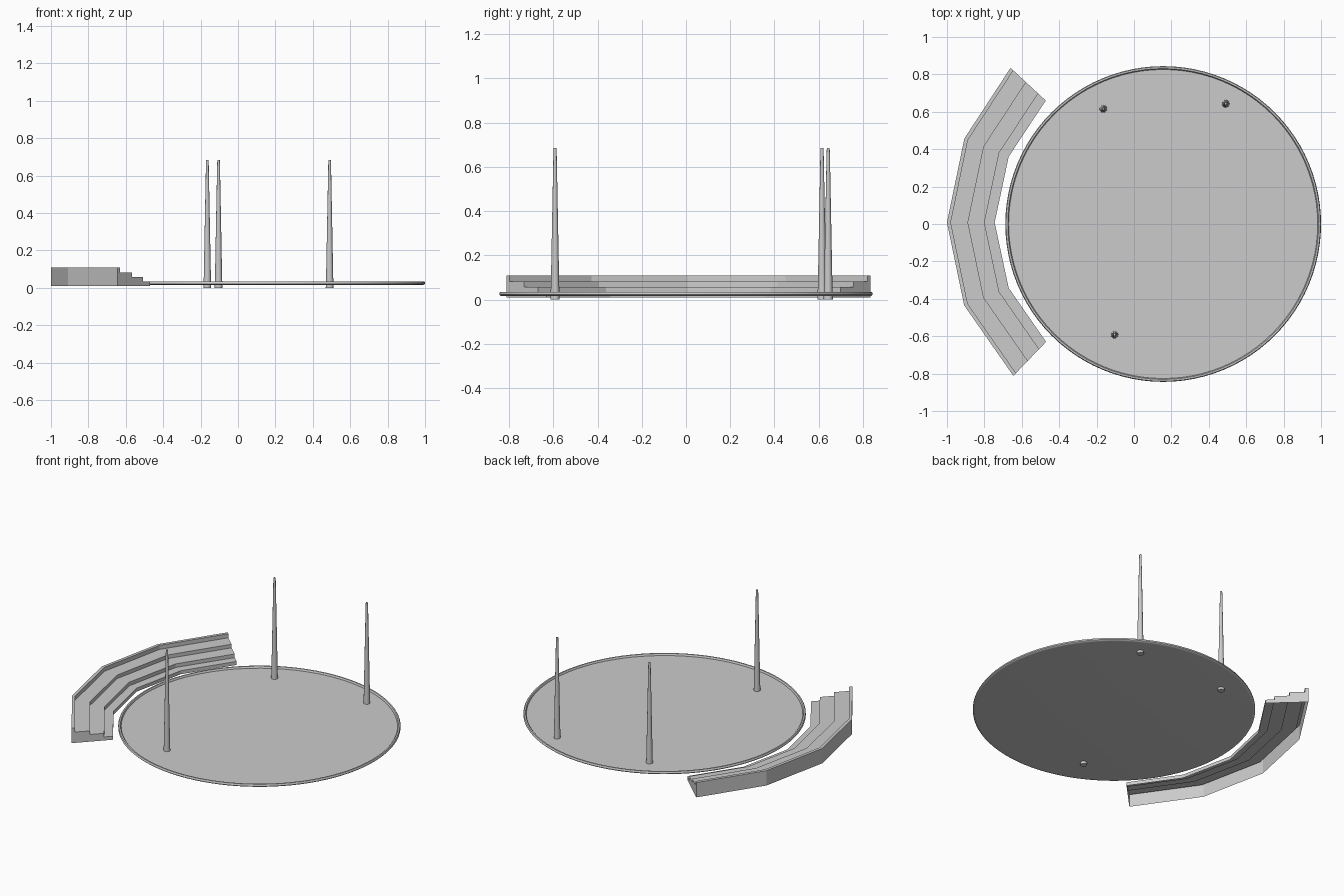
import bpy, bmesh
from math import sin, cos, pi, radians

if "Cube" in bpy.data.objects:
    bpy.data.objects.remove(bpy.data.objects["Cube"])


def make_object(name, verts, faces, smooth=None):
    mesh = bpy.data.meshes.new(name)
    mesh.from_pydata(verts, [], faces)
    bm = bmesh.new()
    bm.from_mesh(mesh)
    bmesh.ops.recalc_face_normals(bm, faces=bm.faces)
    bm.to_mesh(mesh)
    bm.free()
    obj = bpy.data.objects.new(name, mesh)
    bpy.context.collection.objects.link(obj)
    if smooth:
        bpy.ops.object.select_all(action='DESELECT')
        obj.select_set(True)
        bpy.context.view_layer.objects.active = obj
        bpy.ops.object.shade_smooth_by_angle(angle=radians(smooth))
    return obj


def lathe(name, profile, sides, center):
    """Spin an (r, z) profile round z and cap both ends."""
    verts = [(center[0] + r * cos(2 * pi * k / sides),
              center[1] + r * sin(2 * pi * k / sides), z)
             for r, z in profile for k in range(sides)]
    faces = [(i * sides + k, i * sides + (k + 1) % sides,
              (i + 1) * sides + (k + 1) % sides, (i + 1) * sides + k)
             for i in range(len(profile) - 1) for k in range(sides)]
    last = (len(profile) - 1) * sides
    faces.append(tuple(range(sides)))
    faces.append(tuple(range(last, last + sides)))
    return make_object(name, verts, faces, 40)


# Round floor with a slightly raised, rounded rim
R = 0.844
floor_profile = [(R - 0.016, 0.016), (R - 0.005, 0.017), (R, 0.022), (R, 0.028),
                 (R - 0.004, 0.034), (R - 0.013, 0.034), (R - 0.017, 0.029),
                 (R - 0.018, 0.023)]
lathe("round_floor", floor_profile, 96, (0.156, 0.0))

# Tapered poles
pole_profile = [(0.021, 0.0), (0.019, 0.06), (0.0075, 0.66), (0.0065, 0.685)]
for n, spot in enumerate([(-0.164, 0.615), (0.49, 0.643), (-0.104, -0.592)], 1):
    lathe(f"pole_{n}", pole_profile, 12, spot)

# Stepped seating: outer and inner plan lines, with a stepped section between
outer = [(-0.66, 0.835), (-0.907, 0.457), (-1.0, 0.008), (-0.908, -0.435), (-0.645, -0.812)]
inner = [(-0.472, 0.66), (-0.67, 0.36), (-0.745, 0.008), (-0.67, -0.342), (-0.47, -0.63)]
section = [(0, 0.01), (0, 0.108), (0.08, 0.108), (0.08, 0.081), (0.44, 0.081),
           (0.44, 0.057), (0.785, 0.057), (0.785, 0.033), (1, 0.033), (1, 0.01)]
verts = [(ox + (ix - ox) * t, oy + (iy - oy) * t, z)
         for (ox, oy), (ix, iy) in zip(outer, inner) for t, z in section]
m = len(section)
faces = [(i * m + j, i * m + j + 1, (i + 1) * m + j + 1, (i + 1) * m + j)
         for i in range(len(outer) - 1) for j in range(m - 1)]
# End walls; the underside stays open
faces.append(tuple(range(m)))
faces.append(tuple(range(4 * m, 5 * m)))
make_object("stepped_seating", verts, faces)
